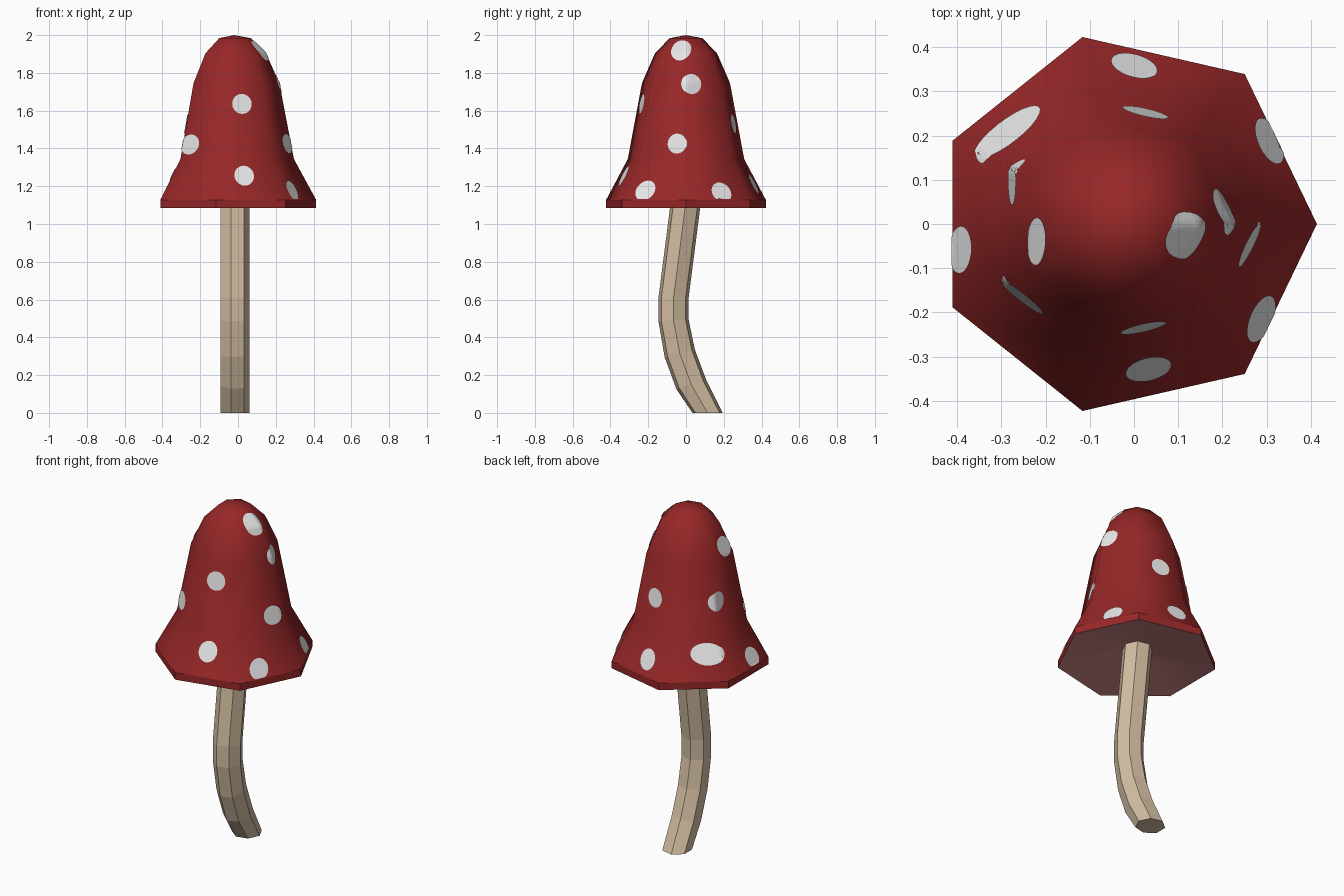
import bpy, bmesh, math
from mathutils import Vector
from mathutils.bvhtree import BVHTree

if "Cube" in bpy.data.objects:
    bpy.data.objects.remove(bpy.data.objects["Cube"])

CX = -0.02          # axis of the mushroom
SIDES = 7


def material(name, rgb):
    m = bpy.data.materials.new(name)
    m.diffuse_color = (*rgb, 1)
    m.use_nodes = True
    m.node_tree.nodes["Principled BSDF"].inputs["Base Color"].default_value = m.diffuse_color
    return m


red = material("cap red", (0.31, 0.02, 0.021))
pink = material("gill pink", (0.6, 0.23, 0.23))
white = material("spot white", (0.8, 0.8, 0.8))
cream = material("stem cream", (0.65, 0.51, 0.36))


def finish(bm, name, mats):
    mesh = bpy.data.meshes.new(name)
    bm.to_mesh(mesh)
    for m in mats:
        mesh.materials.append(m)
    obj = bpy.data.objects.new(name, mesh)
    bpy.context.collection.objects.link(obj)
    return obj


def ring(bm, r, y, z, tilt=0.0):
    pts = []
    for i in range(SIDES):
        a = math.tau * i / SIDES
        dy = r * math.sin(a)
        pts.append(bm.verts.new((CX + r * math.cos(a), y + dy, z + tilt * dy)))
    return pts


def bridge(bm, a, b):
    return [bm.faces.new((a[i], a[(i + 1) % SIDES], b[(i + 1) % SIDES], b[i]))
            for i in range(SIDES)]


def fan(bm, loop, z):
    tip = bm.verts.new((CX, 0, z))
    return [bm.faces.new((loop[i], loop[(i + 1) % SIDES], tip)) for i in range(SIDES)]


# Stem: leaning seven-sided tube (y, z, tilt of ring)
bm = bmesh.new()
path = [(0.114, 0.0, 0.0), (0.028, 0.15, 0.28), (-0.033, 0.315, 0.25),
        (-0.066, 0.49, 0.05), (-0.066, 0.61, 0.0), (-0.005, 1.085, 0.0), (0.01, 1.2, 0.0)]
rings = [ring(bm, 0.082, *p) for p in path]
for a, b in zip(rings, rings[1:]):
    bridge(bm, a, b)
bm.faces.new(rings[0])
bm.faces.new(rings[-1])
bmesh.ops.recalc_face_normals(bm, faces=bm.faces)
finish(bm, "stem", [cream])
bm.free()

# Cap: bell lathe, flat rim band and hollow underside
bm = bmesh.new()
bell = [(0.434, 1.127), (0.316, 1.344), (0.239, 1.746), (0.168, 1.905), (0.088, 1.984)]
top = [ring(bm, r, 0, z) for r, z in bell]
rim = ring(bm, 0.434, 0, 1.085)
inner = ring(bm, 0.12, 0, 1.145)
for a, b in zip(top, top[1:]):
    for f in bridge(bm, a, b):
        f.smooth = True
for f in fan(bm, top[-1], 2.0):
    f.smooth = True
bridge(bm, rim, top[0])
for f in bridge(bm, rim, inner) + fan(bm, inner, 1.165):
    f.smooth = True
    f.material_index = 1
bmesh.ops.recalc_face_normals(bm, faces=bm.faces)
for e in bm.edges:
    if any(not f.smooth for f in e.link_faces):
        e.smooth = False
bm.normal_update()
surface = BVHTree.FromBMesh(bm)
finish(bm, "cap", [red, pink])
bm.free()

# Spots: thin discs wrapped on the bell (x, y, z, half width, half height)
R = 0.053
spots = [(0.02, -0.23, 1.635, R, R), (0.032, -0.325, 1.254, R, R),
         (-0.25, -0.16, 1.42, 0.06, R), (0.26, -0.046, 1.425, R, R),
         (0.29, -0.217, 1.175, 0.056, R), (0.107, -0.025, 1.917, R, R),
         (0.2, 0.028, 1.74, R, R), (0.31, 0.19, 1.165, 0.056, R),
         (0.025, 0.25, 1.53, R, R), (0.0, 0.36, 1.21, R, R),
         (-0.295, 0.213, 1.26, 0.09, 0.055), (-0.275, 0.1, 1.53, R, R),
         (-0.22, -0.04, 1.79, R, R), (-0.4, -0.06, 1.17, R, R)]
SEG, RINGS = 24, 5
bm = bmesh.new()
for x, y, z, w, h in spots:
    out = Vector((x - CX, y, 0)).normalized()
    side = Vector((-out.y, out.x, 0))

    def place(u, v):
        start = Vector((CX, 0, max(z + v, 1.13))) + out + side * u
        hit, n, _, _ = surface.ray_cast(start, -out)
        if n.dot(out) < 0:
            n = -n
        return bm.verts.new(hit + n * 0.004)

    centre = place(0, 0)
    prev = None
    for k in range(1, RINGS + 1):
        t = k / RINGS
        loop = [place(w * t * math.cos(math.tau * i / SEG),
                      h * t * math.sin(math.tau * i / SEG)) for i in range(SEG)]
        for i in range(SEG):
            j = (i + 1) % SEG
            quad = (centre, loop[i], loop[j]) if prev is None else \
                (prev[i], loop[i], loop[j], prev[j])
            bm.faces.new(quad).smooth = True
        prev = loop
finish(bm, "cap_spots", [white])
bm.free()
